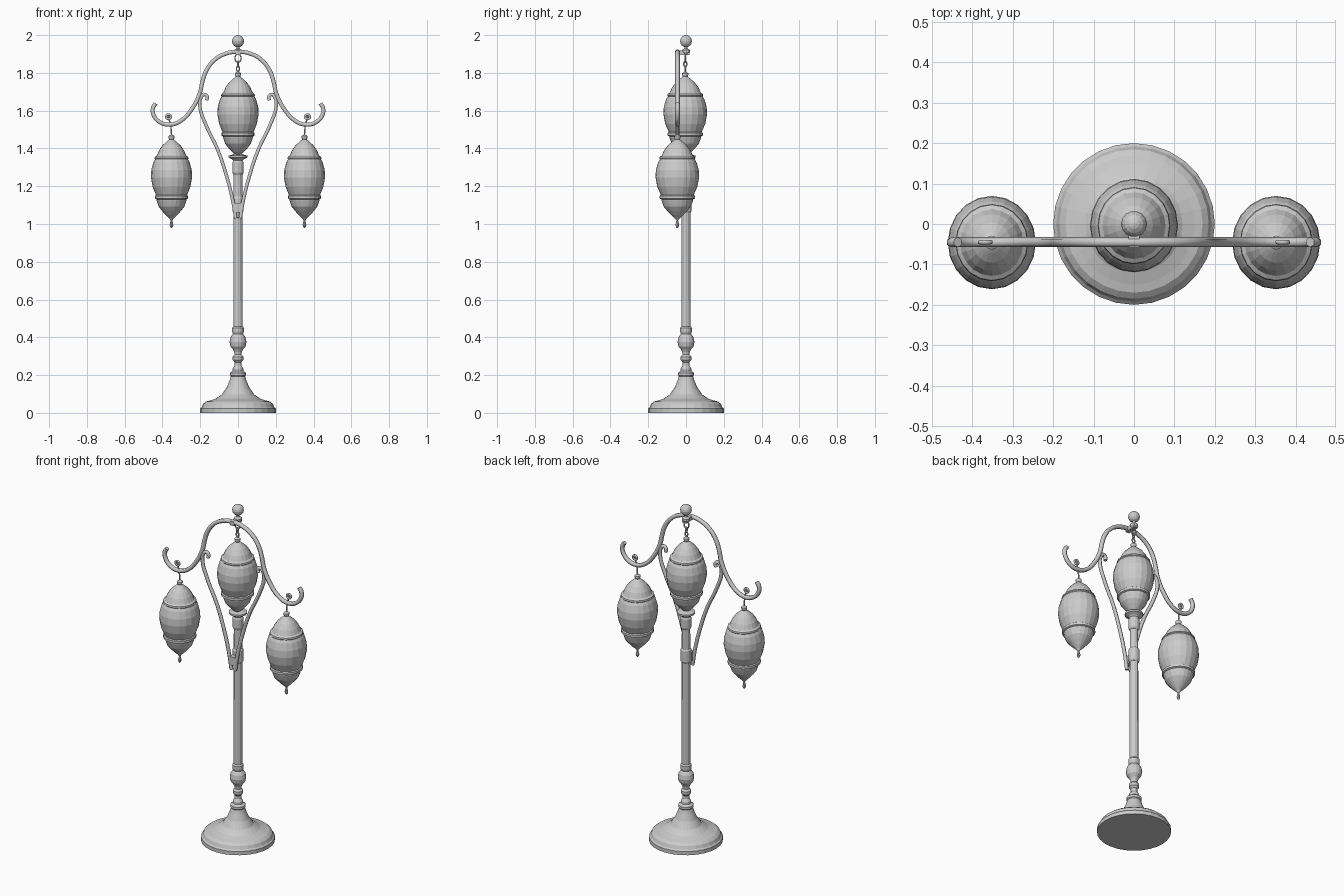
import bpy, math
from mathutils import Vector

if "Cube" in bpy.data.objects:
    bpy.data.objects.remove(bpy.data.objects["Cube"])

metal = bpy.data.materials.new("light grey")
metal.use_nodes = True
GREY = (0.6, 0.6, 0.6, 1)
metal.diffuse_color = GREY
metal.node_tree.nodes["Principled BSDF"].inputs["Base Color"].default_value = GREY

ARM_Y = -0.045


def finish(name, mesh, loc=(0, 0, 0)):
    mesh.materials.append(metal)
    ob = bpy.data.objects.new(name, mesh)
    ob.location = loc
    bpy.context.collection.objects.link(ob)
    return ob


def lathe(name, profile, loc=(0, 0, 0), sides=20):
    """Turn a list of (radius, height) into a closed solid."""
    verts, faces = [], []
    for r, z in profile:
        for i in range(sides):
            a = math.tau * i / sides
            verts.append((r * math.cos(a), r * math.sin(a), z))
    for k in range(len(profile) - 1):
        for i in range(sides):
            j = (i + 1) % sides
            faces.append((k * sides + i, k * sides + j,
                          (k + 1) * sides + j, (k + 1) * sides + i))
    faces.append(tuple(reversed(range(sides))))
    faces.append(tuple(range(len(verts) - sides, len(verts))))
    mesh = bpy.data.meshes.new(name)
    mesh.from_pydata(verts, [], faces)
    return finish(name, mesh, loc)


def ball(radius, z, steps=8):
    """Profile of a round knob."""
    return [(max(radius * math.sin(math.pi * i / steps), 0.004),
             z - radius * math.cos(math.pi * i / steps)) for i in range(steps + 1)]


def tube(name, points, radius, y=ARM_Y, mirror=1, closed=False):
    """Smooth round bar through (x, z) points, turned into a mesh."""
    curve = bpy.data.curves.new(name, "CURVE")
    curve.dimensions = "3D"
    curve.bevel_depth = radius
    curve.bevel_resolution = 1
    curve.resolution_u = 4
    curve.use_fill_caps = True
    spline = curve.splines.new("BEZIER")
    spline.bezier_points.add(len(points) - 1)
    spline.use_cyclic_u = closed
    for bp, (x, z) in zip(spline.bezier_points, points):
        bp.co = Vector((x * mirror, y, z))
        bp.handle_left_type = bp.handle_right_type = "AUTO"
    temp = bpy.data.objects.new(name + " path", curve)
    bpy.context.collection.objects.link(temp)
    bpy.context.view_layer.update()
    mesh = bpy.data.meshes.new_from_object(
        temp.evaluated_get(bpy.context.evaluated_depsgraph_get()))
    bpy.data.objects.remove(temp)
    mesh.materials.clear()
    return finish(name, mesh)


def ring(name, x, y, z, rx, rz, thick, turned=False):
    """Chain link, facing the front or turned sideways."""
    pts = [(rx * math.cos(math.tau * i / 8), rz * math.sin(math.tau * i / 8)) for i in range(8)]
    ob = tube(name, pts, thick, y=0, closed=True)
    ob.location = (x, y, z)
    ob.rotation_euler.z = math.pi / 2 if turned else 0
    return ob


def box(name, size, loc):
    bpy.ops.mesh.primitive_cube_add(size=1, location=loc)
    ob = bpy.context.object
    ob.name = name
    ob.scale = size
    ob.data.materials.append(metal)


# Foot and column
lathe("base", [(0.2, 0), (0.2, 0.022), (0.192, 0.03), (0.185, 0.048), (0.17, 0.06),
               (0.15, 0.065), (0.12, 0.075), (0.085, 0.098), (0.06, 0.135),
               (0.045, 0.17), (0.037, 0.195)], sides=28)
lathe("lower_turning", [(0.035, 0.19), (0.042, 0.198), (0.042, 0.212), (0.028, 0.222),
                        (0.028, 0.235), (0.018, 0.25), (0.018, 0.268), (0.028, 0.28),
                        (0.028, 0.297), (0.018, 0.308), (0.02, 0.322), (0.026, 0.335),
                        (0.04, 0.352), (0.045, 0.375), (0.04, 0.4), (0.027, 0.418),
                        (0.031, 0.43), (0.031, 0.45), (0.024, 0.458)], sides=16)
lathe("column", [(0.024, 0.45), (0.023, 1.28)], sides=12)
lathe("column_collar", [(0.024, 1.06), (0.03, 1.07), (0.03, 1.135), (0.024, 1.145)], sides=16)
lathe("column_cap", [(0.024, 1.26), (0.03, 1.272), (0.03, 1.325), (0.025, 1.335),
                     (0.03, 1.342), (0.05, 1.352), (0.05, 1.362), (0.02, 1.37)], sides=18)

# Top knob and the bracket that carries it
lathe("top_knob", ball(0.032, 1.968), sides=14)
lathe("knob_stem", [(0.012, 1.895), (0.022, 1.91), (0.022, 1.92), (0.009, 1.928),
                    (0.009, 1.94)], sides=12)
box("knob_bracket", (0.026, 0.075, 0.024), (0, -0.02, 1.907))
box("collar_bracket", (0.036, 0.05, 0.05), (0, -0.03, 1.085))

# Curved arms, in one sweep over the top
half = [(0.065, 1.902), (0.125, 1.868), (0.168, 1.812), (0.188, 1.755), (0.203, 1.69),
        (0.245, 1.608), (0.3, 1.548), (0.36, 1.526), (0.415, 1.54), (0.447, 1.578),
        (0.45, 1.615), (0.436, 1.638)]
tube("arms", [(-x, z) for x, z in reversed(half)] + [(0, 1.912)] + half, 0.0125)

# Lantern outline, measured from the middle of its glass
lantern = [(0.004, -0.228), (0.014, -0.215), (0.03, -0.2), (0.05, -0.178), (0.068, -0.155),
           (0.078, -0.125), (0.08, -0.116), (0.088, -0.112), (0.088, -0.098), (0.082, -0.094),
           (0.1, -0.05), (0.109, 0), (0.107, 0.04), (0.096, 0.08), (0.087, 0.096),
           (0.09, 0.1), (0.088, 0.108), (0.078, 0.115), (0.066, 0.143), (0.047, 0.17),
           (0.025, 0.19), (0.012, 0.2), (0.016, 0.21), (0.016, 0.218), (0.005, 0.226)]


def hanging_lantern(side, x, y, z):
    body = lathe(side + "_lantern", lantern, (x, y, z))
    body.scale.y = 1.06
    lathe(side + "_lantern_drop", [(0.004, -0.235), (0.004, -0.225), (0.01, -0.252),
                                   (0.007, -0.263), (0.002, -0.268)][::-1], (x, y, z), 8)


hanging_lantern("middle", 0, -0.004, 1.58)
for side, m in (("left", 1), ("right", -1)):
    hanging_lantern(side, 0.352 * m, -0.046, 1.247)
    # Lantern hook with a small scroll above the arm
    ring(side + "_hook_scroll", 0.368 * m, ARM_Y, 1.568, 0.013, 0.013, 0.006)
    ring(side + "_hook_eye", 0.368 * m, ARM_Y, 1.568, 0.004, 0.004, 0.004)
    tube(side + "_hook", [(0.366, 1.555), (0.358, 1.53), (0.354, 1.5), (0.352, 1.47)],
         0.004, mirror=m)
    # Brace with a curled top, meeting the column collar
    tube(side + "_brace", [(0.166, 1.655), (0.163, 1.674), (0.18, 1.686), (0.197, 1.668),
                           (0.203, 1.63), (0.17, 1.525), (0.108, 1.395), (0.055, 1.235),
                           (0.027, 1.12), (0.012, 1.03)], 0.0105, mirror=m)

# Chain over the middle lantern
ring("chain_top", 0, -0.004, 1.878, 0.016, 0.022, 0.004)
ring("chain_middle", 0, -0.004, 1.847, 0.008, 0.014, 0.004, True)
ring("chain_lower", 0, -0.004, 1.822, 0.008, 0.014, 0.004)
lathe("chain_pin", [(0.005, 1.79), (0.005, 1.812)], (0, -0.004, 0), 8)
